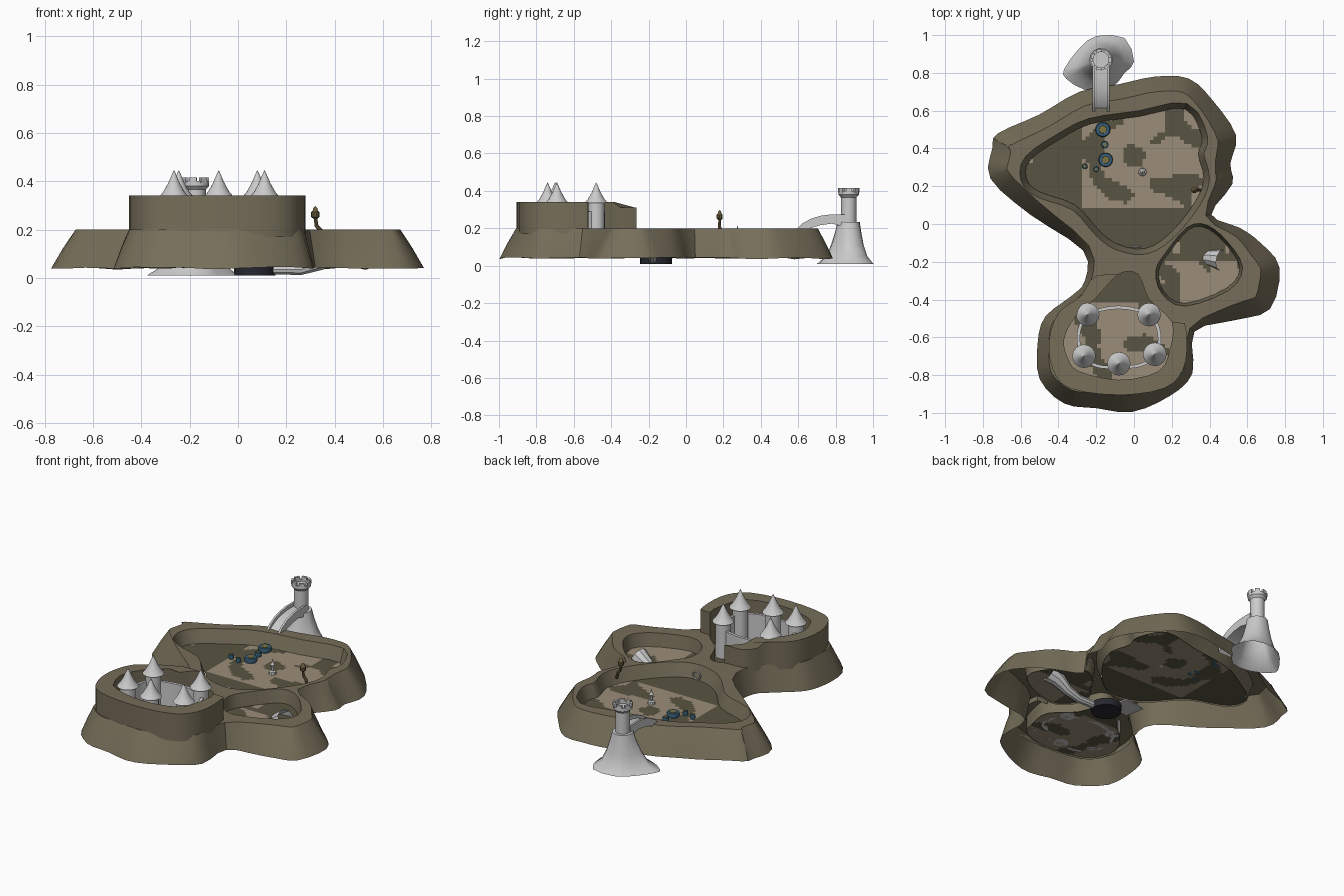
import bpy, bmesh
from math import sin, cos, pi, atan2
from mathutils import Vector, noise

if "Cube" in bpy.data.objects:
    bpy.data.objects.remove(bpy.data.objects["Cube"])

def mat(name, r, g, b):
    m = bpy.data.materials.new(name)
    m.diffuse_color = (r, g, b, 1)
    m.use_nodes = True
    m.node_tree.nodes["Principled BSDF"].inputs["Base Color"].default_value = m.diffuse_color
    return m

ROCK = mat("rock", .18, .155, .10)
SAND = mat("sand", .33, .265, .19)
MOSS = mat("moss", .10, .09, .055)
BLUE = mat("blue", .04, .12, .2)
OCHRE = mat("ochre", .2, .17, .05)
DARK = mat("dark", .02, .02, .03)
WOOD = mat("wood", .15, .11, .05)

def finish(bm, name, mats=(), smooth=True):
    bmesh.ops.recalc_face_normals(bm, faces=bm.faces)
    me = bpy.data.meshes.new(name)
    bm.to_mesh(me)
    bm.free()
    ob = bpy.data.objects.new(name, me)
    bpy.context.collection.objects.link(ob)
    for m in mats:
        me.materials.append(m)
    if smooth:
        bpy.ops.object.select_all(action='DESELECT')
        ob.select_set(True)
        bpy.context.view_layer.objects.active = ob
        bpy.ops.object.shade_smooth_by_angle(angle=.6)
    return ob

def smooth_loop(pts, n=3):
    """Closed Catmull-Rom through the points."""
    out, k = [], len(pts)
    P = [Vector(p) for p in pts]
    for i in range(k):
        a, b, c, d = P[i - 1], P[i], P[(i + 1) % k], P[(i + 2) % k]
        for j in range(n):
            t = j / n
            out.append(.5 * (2*b + (c - a)*t + (2*a - 5*b + 4*c - d)*t*t + (3*b - a - 3*c + d)*t**3))
    return out

def inset(loop, amount):
    """Move a closed loop inward; amount is a number or one value per point."""
    k = len(loop)
    area = sum(loop[i - 1].x*loop[i].y - loop[i].x*loop[i - 1].y for i in range(k))
    s = 1 if area < 0 else -1
    out = []
    for i, p in enumerate(loop):
        t = (loop[(i + 1) % k].xy - loop[i - 1].xy).normalized()
        a = amount[i] if isinstance(amount, list) else amount
        out.append(p.xy + Vector((t.y, -t.x)) * s * a)
    return out

def ring(bm, loop, z):
    return [bm.verts.new((p[0], p[1], z)) for p in loop]

def bridge(bm, a, b):
    k = len(a)
    for i in range(k):
        bm.faces.new((a[i - 1], a[i], b[i], b[i - 1]))

def lathe(name, profile, x, y, n=16, mats=(), smooth=True):
    bm = bmesh.new()
    prev = None
    for r, z in profile:
        cur = ring(bm, [(x + r*cos(2*pi*i/n), y + r*sin(2*pi*i/n)) for i in range(n)], z)
        if prev:
            bridge(bm, prev, cur)
        else:
            bm.faces.new(cur)
        prev = cur
    bm.faces.new(prev)
    return finish(bm, name, mats, smooth)

def tube(name, pts, radii, n=10, mats=()):
    bm = bmesh.new()
    prev = None
    for i, p in enumerate(pts):
        d = Vector(pts[min(i + 1, len(pts) - 1)]) - Vector(pts[max(i - 1, 0)])
        q = d.to_track_quat('Z', 'Y')
        cur = [bm.verts.new(Vector(p) + q @ Vector((radii[i]*cos(2*pi*j/n), radii[i]*sin(2*pi*j/n), 0))) for j in range(n)]
        if prev:
            bridge(bm, prev, cur)
        prev = cur
    return finish(bm, name, mats)

# Rock outline (x, y, rim inset) and the three basin floors
outline = [(-.08, .74, .08), (.11, .78, .08), (.29, .77, .08), (.42, .65, .08), (.54, .47, .1), (.51, .32, .08),
           (.52, .21, .09), (.41, .05, .03), (.56, -.02, .05), (.67, -.10, .08), (.77, -.23, .1), (.72, -.45, .1),
           (.53, -.51, .08), (.32, -.57, .03), (.31, -.79, .05), (.19, -.91, .07), (-.01, -.995, .09), (-.20, -.975, .08),
           (-.37, -.95, .08), (-.50, -.82, .07), (-.51, -.63, .06), (-.47, -.49, .05), (-.33, -.38, .03),
           (-.26, -.30, .03), (-.27, -.14, .04), (-.55, .05, .08), (-.76, .24, .1), (-.75, .40, .1), (-.72, .48, .09),
           (-.50, .58, .08), (-.29, .70, .08)]
big = [(-.57, .24), (-.55, .34), (-.39, .45), (-.23, .53), (.03, .57), (.27, .61), (.36, .46), (.34, .37), (.37, .24),
       (.32, .11), (.19, -.05), (.06, -.13), (-.08, -.11), (-.18, -.04), (-.31, .10), (-.5, .17)]
small = [(.29, -.03), (.38, -.02), (.48, -.10), (.56, -.23), (.49, -.34), (.27, -.42), (.16, -.36), (.13, -.25), (.18, -.16)]
court = [(-.08, -.265), (-.2, -.39), (-.31, -.49), (-.37, -.61), (-.35, -.71), (-.29, -.78), (-.08, -.825), (.13, -.78),
         (.19, -.66), (.2, -.52), (.08, -.40), (.02, -.265)]
court_outer = [(-.19, -.27), (-.28, -.38), (-.40, -.47), (-.45, -.62), (-.43, -.77), (-.34, -.87), (-.08, -.905),
               (.16, -.87), (.26, -.77), (.28, -.62), (.25, -.48), (.12, -.36), (.09, -.27)]
FLOOR = .12

# Rock shell: sloping outside, flat rim with three holes, inner walls
bm = bmesh.new()
base = smooth_loop(outline)
rim = inset(base, [p.z for p in base])
half = [a.xy.lerp(b, .5) for a, b in zip(base, rim)]
r0, r1, r2 = ring(bm, base, .04), ring(bm, half, .125), ring(bm, rim, .2)
for i, v in enumerate(r0):
    v.co.z += .01 * noise.noise(v.co * 5)
bridge(bm, r0, r1)
bridge(bm, r1, r2)
loops = [r2]
floors = []
for pts, widen in ((big, .03), (small, .015), (court, 0)):
    f = smooth_loop(pts)
    floors.append(f)
    top = ring(bm, inset(f, -widen), .2)
    bridge(bm, top, ring(bm, f, FLOOR - .01))
    loops.append(top)
edges = [bm.edges.get((l[i - 1], l[i])) for l in loops for i in range(len(l))]
bmesh.ops.triangle_fill(bm, use_beauty=True, edges=edges)
finish(bm, "rock_walls", [ROCK])

# Basin floors with mossy patches
for name, f in zip(("big_floor", "small_floor", "court_floor"), floors):
    bm = bmesh.new()
    bm.faces.new(ring(bm, f, FLOOR))
    for ax in (0, 1):
        for i in range(-50, 50):
            co, no = [0, 0, 0], [0, 0, 0]
            co[ax], no[ax] = i*.02 + .004, 1
            bmesh.ops.bisect_plane(bm, geom=bm.verts[:] + bm.edges[:] + bm.faces[:], plane_co=co, plane_no=no)
    for fc in bm.faces:
        c = fc.calc_center_median()
        dark = (c.y > -.2 and (c.x < -.27 or c.y < .08)) or (c.x < .06 and -.42 < c.y < -.2)
        fc.material_index = int(noise.noise(c * 7) + (.5 if dark else -.15) > .05)
    finish(bm, name, [SAND, MOSS], False)

# Raised wall around the castle; its right arm stops beside the first tower
bm = bmesh.new()
path = [p for p in smooth_loop(court)[:-2] if p.x < 0 or p.y < -.515]
path += [p for p in smooth_loop(court_outer)[:-2][::-1] if p.x < 0 or p.y < -.515]
low = ring(bm, path, .17)
high = [bm.verts.new((p.x, p.y, .31 if p.y > -.36 else .34)) for p in path]
bridge(bm, low, high)
bm.faces.new(high)
finish(bm, "castle_outer_wall", [ROCK])

# Castle towers with flared spires
towers = [(.08, -.48), (.11, -.69), (-.08, -.74), (-.265, -.70), (-.245, -.48)]
for i, (x, y) in enumerate(towers):
    lathe(f"castle_tower_{i}", [(.045, FLOOR), (.045, .335)], x, y)
    lathe(f"spire_{i}", [(.062, .335), (.045, .355), (.025, .39), (.012, .42), (.001, .445)], x, y)

# Curtain walls bowed outward between towers
mid = Vector((-.08, -.6))
for i in range(5):
    a, b = Vector(towers[i]), Vector(towers[(i + 1) % 5])
    bm = bmesh.new()
    prev = None
    for j in range(9):
        t = j / 8
        p = a.lerp(b, t)
        out = (p - mid).normalized()
        p += out * .03 * sin(pi*t)
        q = p + out * .018
        cur = [bm.verts.new((v.x, v.y, z)) for v, z in ((p, FLOOR), (p, .29), (q, .29), (q, FLOOR))]
        if prev:
            bridge(bm, prev, cur)
        prev = cur
    finish(bm, f"curtain_wall_{i}")

# Back watchtower: flared rocky foot, shaft and battlements
TX, TY = -.175, .87
foot = smooth_loop([(-.37, .82), (-.29, .93), (-.2, .995), (-.05, .985), (0, .86), (-.05, .80), (-.13, .71), (-.26, .71), (-.36, .77)], 2)
bm = bmesh.new()
prev = None
for f, z in ((0, .01), (.42, .05), (.68, .11), (.88, .18), (1, .235)):
    loop = []
    for p in foot:
        a = atan2(p.y - TY, p.x - TX)
        loop.append(p.lerp(Vector((TX + .06*cos(a), TY + .06*sin(a))), f))
    cur = ring(bm, loop, z)
    if prev:
        bridge(bm, prev, cur)
    prev = cur
bm.faces.new(prev)
finish(bm, "watchtower_foot")
lathe("watchtower_shaft", [(.042, .2), (.042, .365), (.055, .38), (.055, .4), (.042, .4), (.042, .388)], TX, TY, 12)
for i in range(7):
    a = 2*pi*i/7
    bpy.ops.mesh.primitive_cube_add(size=1, location=(TX + .048*cos(a), TY + .048*sin(a), .404), rotation=(0, 0, a))
    o = bpy.context.object
    o.name = f"merlon_{i}"
    o.scale = (.014, .03, .024)

# Curved ramp from the watchtower into the big basin, with side rails
bm = bmesh.new()
prev = None
for y, z, h in ((.86, .255, .05), (.78, .255, .03), (.72, .247, .03), (.67, .232, .03), (.62, .205, .03), (.585, .17, .03)):
    sec = ((-.045, -h), (-.045, .02), (-.032, .02), (-.032, 0), (.032, 0), (.032, .02), (.045, .02), (.045, -h))
    cur = [bm.verts.new((TX + x, y, z + dz)) for x, dz in sec]
    if prev:
        bridge(bm, prev, cur)
    else:
        bm.faces.new(cur)
    prev = cur
bm.faces.new(prev)
finish(bm, "ramp")

# Round pools on the big floor
for i, (x, y, r) in enumerate([(-.165, .5, .04), (-.15, .34, .038), (-.155, .42, .019), (-.26, .305, .015), (-.2, .29, .014)]):
    lathe(f"pool_rim_{i}", [(r*.9, FLOOR), (r, .135), (r*.9, .147), (r*.65, .147)], x, y, 14, [BLUE])
    lathe(f"pool_top_{i}", [(r*.6, .14), (r*.5, .15)], x, y, 12, [OCHRE])

# Small statue, portal ring and bent tree
lathe("statue", [(.022, FLOOR), (.02, .135), (.009, .14), (.008, .165), (.014, .175), (.006, .19), (.001, .212)], .045, .275, 10)
bpy.ops.mesh.primitive_torus_add(major_radius=.024, minor_radius=.006, major_segments=16, minor_segments=6,
                                 location=(.01, -.118, .155), rotation=(pi/2, 0, 0))
bpy.context.object.name = "portal_ring"
tube("tree_trunk", [(.35, .18, .16), (.34, .18, .2), (.325, .18, .215), (.32, .18, .25)], [.009, .009, .008, .007], 8, [WOOD])
lathe("tree_crown", [(.006, .243), (.017, .252), (.017, .272), (.01, .28), (.008, .29), (.001, .297)], .32, .18, 10, [WOOD])

# Sunken pit, chute into the small basin and plate under the rock
lathe("sunken_pit", [(.085, .01), (.087, .05)], .07, -.16, 24, [DARK])
tube("chute", [(.14, -.18, .035), (.26, -.18, .035), (.34, -.18, .06), (.41, -.18, .105), (.46, -.19, .13)],
     [.022, .024, .03, .045, .055], 10)
bpy.ops.mesh.primitive_cube_add(size=1, location=(-.03, -.1, .05), rotation=(0, 0, .2))
bpy.context.object.name = "under_plate"
bpy.context.object.scale = (.14, .12, .008)
